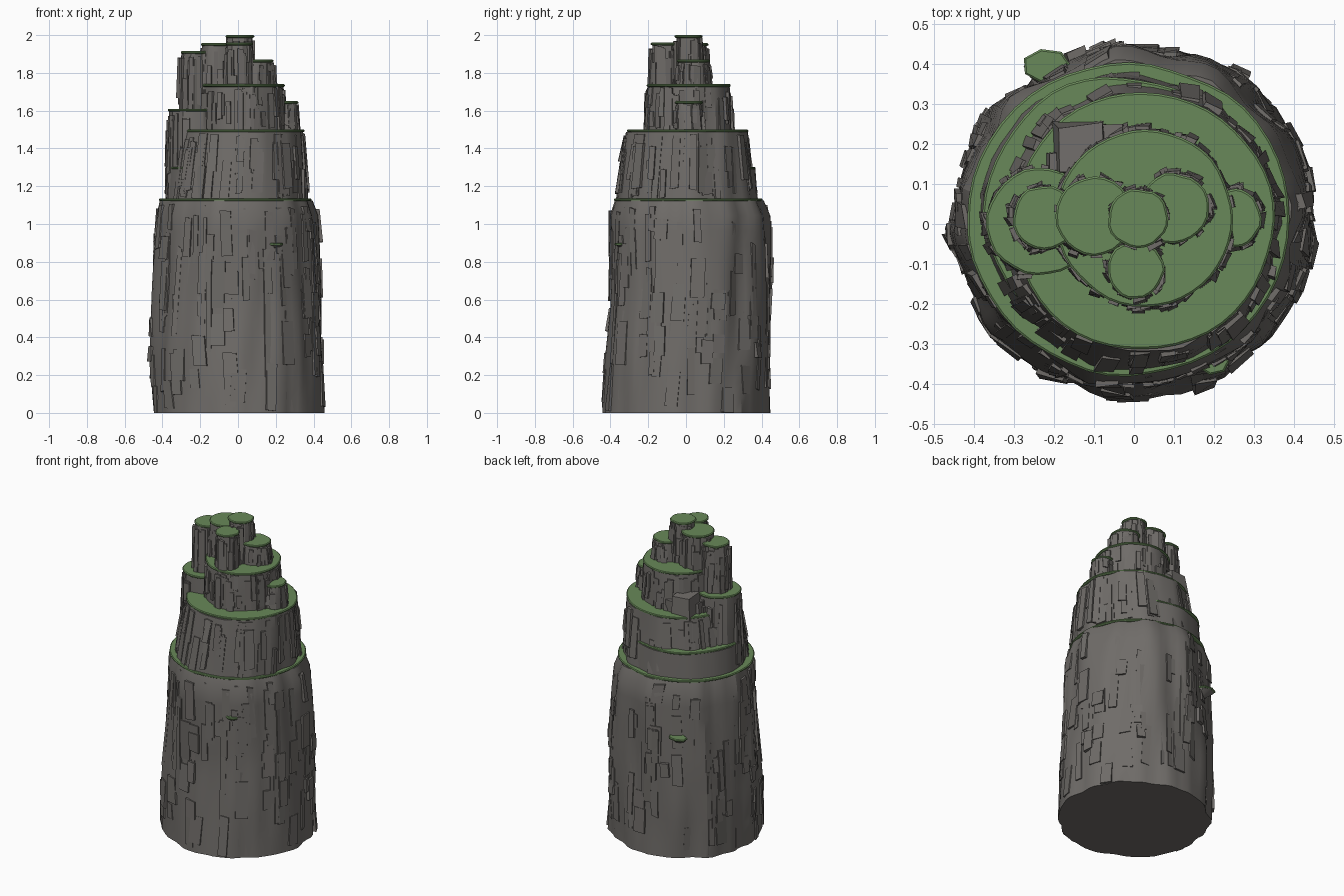
import bpy, bmesh, random
from math import sin, cos, pi, radians
from mathutils import Vector, noise

if "Cube" in bpy.data.objects:
    bpy.data.objects.remove(bpy.data.objects["Cube"])

random.seed(7)
U = random.uniform


def material(name, rgb):
    m = bpy.data.materials.new(name)
    m.diffuse_color = (*rgb, 1)
    m.use_nodes = True
    m.node_tree.nodes["Principled BSDF"].inputs["Base Color"].default_value = m.diffuse_color
    return m


ROCK = material("rock", (0.16, 0.15, 0.14))
GRASS = material("grass", (0.14, 0.25, 0.10))


def finish(bm, name, mat):
    bmesh.ops.recalc_face_normals(bm, faces=bm.faces)
    me = bpy.data.meshes.new(name)
    bm.to_mesh(me)
    bm.free()
    ob = bpy.data.objects.new(name, me)
    bpy.context.collection.objects.link(ob)
    me.materials.append(mat)
    bpy.ops.object.select_all(action='DESELECT')
    ob.select_set(True)
    bpy.context.view_layer.objects.active = ob
    bpy.ops.object.shade_smooth_by_angle(angle=radians(25))
    return ob


def loft(bm, rings):
    """Skin a list of closed rings and cap both ends."""
    vs = [[bm.verts.new(p) for p in r] for r in rings]
    n = len(vs[0])
    for a, b in zip(vs, vs[1:]):
        for i in range(n):
            j = (i + 1) % n
            bm.faces.new((a[i], a[j], b[j], b[i]))
    bm.faces.new(vs[0][::-1])
    bm.faces.new(vs[-1])


def interp(table, z):
    for (z0, *a), (z1, *b) in zip(table, table[1:]):
        if z <= z1:
            t = max(0, (z - z0) / (z1 - z0))
            return [p + (q - p) * t for p, q in zip(a, b)]
    return table[-1][1:]


def surface(profile, rough):
    """Point on a rough cliff at angle a, height z, pushed outward by d."""
    def at(a, z, d=0.0):
        cx, cy, rx, ry = interp(profile, z)
        d += rough * noise.noise(Vector((cos(a) * 4 + cx * 9, sin(a) * 4, z * 1.5)))
        return Vector((cx + (rx + d) * cos(a), cy + (ry + d) * sin(a), z))
    return at


def slab(bm, at, a, w, z0, z1, d):
    """Broken rock plate lying on the cliff, w = angular width."""
    rings = []
    skew = U(-.15, .15) * w
    for z, k, s in ((z0, U(.5, 1.1), 0), (z1, U(.3, 1), skew)):
        l, r = a - w / 2 + s, a + w / 2 + s
        dz = U(-.04, .04) * (z1 - z0)
        ring = [at(l, z, -.03), at(l + w * .07, z, d * k),
                at(r - w * .07, z, d * k * U(.5, 1)), at(r, z, -.03)]
        for p in ring[2:]:
            p.z = min(max(p.z + dz, profile_floor), z1)
        rings.append(ring)
    loft(bm, rings)


profile_floor = 0.0


def cliff(name, profile, sides, levels, plates, width, height, depth, rough=.02):
    """Rock core plus scattered plates; width in metres."""
    bm = bmesh.new()
    at = surface(profile, rough)
    lo, hi = profile[0][0], profile[-1][0]
    zs = [lo + (hi - lo) * i / levels for i in range(levels + 1)]
    loft(bm, [[at(2 * pi * i / sides, z) for i in range(sides)] for z in zs])
    for i in range(plates):
        a = 2 * pi * (i + U(-.4, .4)) * .618034
        h = min(U(*height), hi - lo)
        z0 = U(lo, hi - h)
        r = interp(profile, z0)[2]
        slab(bm, at, a, U(*width) / r, z0, z0 + h, U(*depth))
    return finish(bm, name, ROCK)


def grass(name, cx, cy, rx, ry, z, sides=48, wob=.012):
    """Thin turf cap with a softened upper rim."""
    bm = bmesh.new()
    s = [wob * noise.noise(Vector((cos(t) * 2 + cx * 20, sin(t) * 2 + cy * 20, z * 7)))
         for t in (2 * pi * i / sides for i in range(sides))]
    loft(bm, [[(cx + (rx + s[i] + e) * cos(2 * pi * i / sides),
                cy + (ry + s[i] + e) * sin(2 * pi * i / sides), z + dz)
               for i in range(sides)]
              for e, dz in ((-.006, -.014), (0, -.010), (0, -.004), (-.005, 0))])
    return finish(bm, name, GRASS)


# main trunk of the rock: z, centre x, centre y, radius x, radius y
trunk = [(0, .003, 0, .448, .443), (.3, -.003, .01, .455, .433), (.6, -.003, .022, .443, .418),
         (.85, -.004, .02, .43, .418), (1.05, -.006, .015, .417, .415),
         (1.10, -.008, .013, .408, .405), (1.125, -.01, .012, .392, .385)]
cliff("main_cliff", trunk, 72, 14, 110, (.035, .09), (.08, .26), (.008, .02), .03)
cliff("main_cliff_ridges", [(z, x, y, p - .012, q - .012) for z, x, y, p, q in trunk],
      36, 8, 60, (.02, .05), (.25, .6), (.012, .026), .03)
grass("main_grass", -.012, .013, .405, .392, 1.135)

# second tier with its smooth lower step at the back left
cliff("second_cliff", [(1.12, .0, .0, .365, .367), (1.3, .012, .0, .345, .345),
                       (1.488, .02, .005, .325, .322)],
      60, 5, 70, (.03, .07), (.12, .34), (.008, .022))
grass("second_grass", .022, .007, .328, .325, 1.50)
cliff("lower_step", [(1.12, -.03, .03, .352, .345), (1.29, -.03, .03, .342, .335)],
      48, 3, 0, (.03, .06), (.1, .15), (.01, .02), .01)
grass("lower_step_grass", -.03, .03, .345, .337, 1.303)

# round columns: name, centre x, centre y, radius x, radius y, base, top
columns = [
    ("left_terrace", -.235, .005, .135, .135, 1.12, 1.61),
    ("third_tier", .027, .015, .222, .222, 1.48, 1.74),
    ("right_pillar", .255, .015, .064, .072, 1.48, 1.65),
    ("left_pillar", -.225, .015, .080, .080, 1.58, 1.915),
    ("upper_left_pillar", -.10, .02, .098, .098, 1.60, 1.957),
    ("front_pillar", .005, -.115, .071, .071, 1.60, 1.96),
    ("upper_right_pillar", .10, .04, .088, .088, 1.70, 1.87),
    ("summit_pillar", .010, .015, .076, .074, 1.70, 2.0),
]
for name, cx, cy, rx, ry, z0, z1 in columns:
    cliff(name, [(z0, cx, cy, rx + .002, ry + .002), (z1 - .03, cx, cy, rx - .004, ry - .004),
                 (z1 - .012, cx, cy, rx - .008, ry - .008)],
          max(20, int(rx * 170)), 4, int(16 + rx * 200), (.018, .045),
          ((z1 - z0) * .3, (z1 - z0) * .9), (.006, .02), .015)
    grass(name + "_grass", cx, cy, rx, ry, z1, max(24, int(rx * 200)), .006)

# bare broken blocks behind the third tier
bm = bmesh.new()
for x, y, w, d, top in ((-.135, .19, .12, .12, 1.62), (-.06, .205, .07, .08, 1.58),
                        (-.19, .14, .06, .08, 1.56)):
    loft(bm, [[(x + sx * w / 2 * k + U(-.008, .008), y + sy * d / 2 * k + U(-.008, .008),
                z + (U(-.015, .01) if z > 1.5 else 0))
               for sx, sy in ((-1, -1), (1, -1), (1, 1), (-1, 1))]
              for z, k in ((1.48, 1.1), (top, .95))])
finish(bm, "back_blocks", ROCK)

# small grassy ledges on the trunk
for name, x, y, r, z in (("front_ledge", .20, -.345, .04, .90), ("back_ledge", -.22, .395, .062, .79)):
    cliff(name + "_rock", [(z - .05, x * .9, y * .9, r * .5, r * .4), (z - .012, x, y, r * .9, r * .65)],
          8, 2, 0, (.01, .02), (.01, .02), (.01, .02), .004)
    grass(name + "_grass", x, y, r, r * .75, z, 7, .008)
